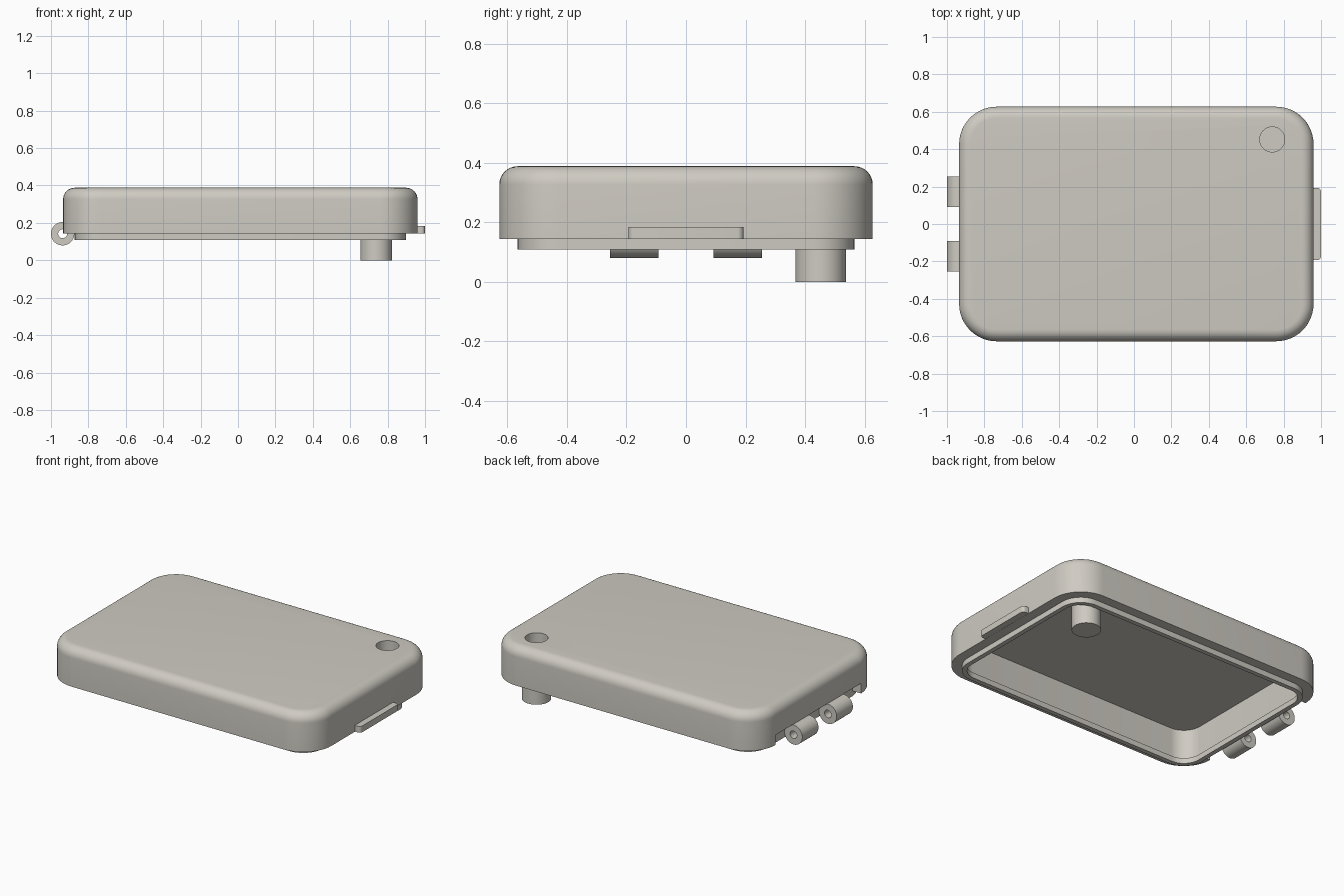
import bpy, bmesh, math

if "Cube" in bpy.data.objects:
    bpy.data.objects.remove(bpy.data.objects["Cube"])

CX = 0.0125                     # middle of the lid body along x
grey = bpy.data.materials.new("warm_grey")
grey.diffuse_color = (0.62, 0.595, 0.54, 1)
grey.use_nodes = True
grey.node_tree.nodes["Principled BSDF"].inputs["Base Color"].default_value = grey.diffuse_color


def make(name, bm):
    bmesh.ops.recalc_face_normals(bm, faces=bm.faces)
    me = bpy.data.meshes.new(name)
    bm.to_mesh(me)
    bm.free()
    ob = bpy.data.objects.new(name, me)
    bpy.context.collection.objects.link(ob)
    me.materials.append(grey)
    return ob


def smooth(ob):
    bpy.ops.object.select_all(action='DESELECT')
    ob.select_set(True)
    bpy.context.view_layer.objects.active = ob
    bpy.ops.object.shade_smooth_by_angle(angle=math.radians(30))


def cut(ob, cutter):
    bpy.context.view_layer.objects.active = ob
    m = ob.modifiers.new("cut", 'BOOLEAN')
    m.operation, m.solver, m.object = 'DIFFERENCE', 'EXACT', cutter
    bpy.ops.object.modifier_apply(modifier=m.name)


def outline(hx, hy, r, cx, cy=0, n=12):
    """Rounded rectangle as a list of xy points."""
    pts = []
    for k, (sx, sy) in enumerate([(1, 1), (-1, 1), (-1, -1), (1, -1)]):
        for i in range(n + 1):
            a = math.pi / 2 * (k + i / n)
            pts.append((cx + sx * (hx - r) + r * math.cos(a),
                        cy + sy * (hy - r) + r * math.sin(a)))
    return pts


def loft(name, rings):
    """Skin a stack of (xy outline, z) rings and cap both ends."""
    bm = bmesh.new()
    loops = [[bm.verts.new((x, y, z)) for x, y in pts] for pts, z in rings]
    for a, b in zip(loops, loops[1:]):
        n = len(a)
        for i in range(n):
            j = (i + 1) % n
            bm.faces.new((a[i], a[j], b[j], b[i]))
    bm.faces.new(loops[0])
    bm.faces.new(loops[-1])
    return make(name, bm)


def circle(r, cx, cy, n=48):
    return [(cx + r * math.cos(2 * math.pi * i / n),
             cy + r * math.sin(2 * math.pi * i / n)) for i in range(n)]


# Lid shell: ceiling, inner wall, stepped lip, rim, outer wall, rounded top edge
F = 0.062
profile = [(0.082, 0.334), (0.082, 0.143), (0.091, 0.143), (0.091, 0.108),
           (0.062, 0.108), (0.062, 0.143), (0, 0.143)]
profile += [(F * (1 - math.cos(a)), 0.388 - F + F * math.sin(a))
            for a in (math.pi / 2 * i / 8 for i in range(9))]
lid = loft("lid_shell", [(outline(0.9475 - d, 0.627 - d, 0.2 - d, CX), z)
                         for d, z in profile])

# Hollow post under one corner, open at the top
PX, PY = 0.739, 0.452
post = loft("corner_post", [(circle(0.085, PX, PY), 0), (circle(0.085, PX, PY), 0.36)])

# Cutters: post bore and hinge notch
bore = loft("bore_cutter", [(circle(0.067, PX, PY), 0.04), (circle(0.067, PX, PY), 0.5)])
notch = loft("notch_cutter", [
    ([(-1.1, -0.43), (-0.8735, -0.43), (-0.8735, 0.43), (-1.1, 0.43)], z)
    for z in (0.05, 0.207)])
cut(lid, bore)
cut(post, bore)
cut(lid, notch)
for c in (bore, notch):
    bpy.data.objects.remove(c)

# Hinge knuckles: tubes along y
for side, label in ((1, "back"), (-1, "front")):
    bm = bmesh.new()
    loops = [[bm.verts.new((-0.9375 + x, side * y, 0.142 + z)) for x, z in circle(r, 0, 0)]
             for r, y in ((0.0625, 0.092), (0.0625, 0.255), (0.024, 0.255), (0.024, 0.092))]
    for a, b in zip(loops, loops[1:] + loops[:1]):
        for i in range(48):
            j = (i + 1) % 48
            bm.faces.new((a[i], a[j], b[j], b[i]))
    smooth(make("hinge_knuckle_" + label, bm))

# Latch tab on the opposite side
tab = outline(0.035, 0.193, 0.02, 0.965, 0, 6)
smooth(loft("latch_tab", [(tab, 0.144), (tab, 0.184)]))
smooth(lid)
smooth(post)
